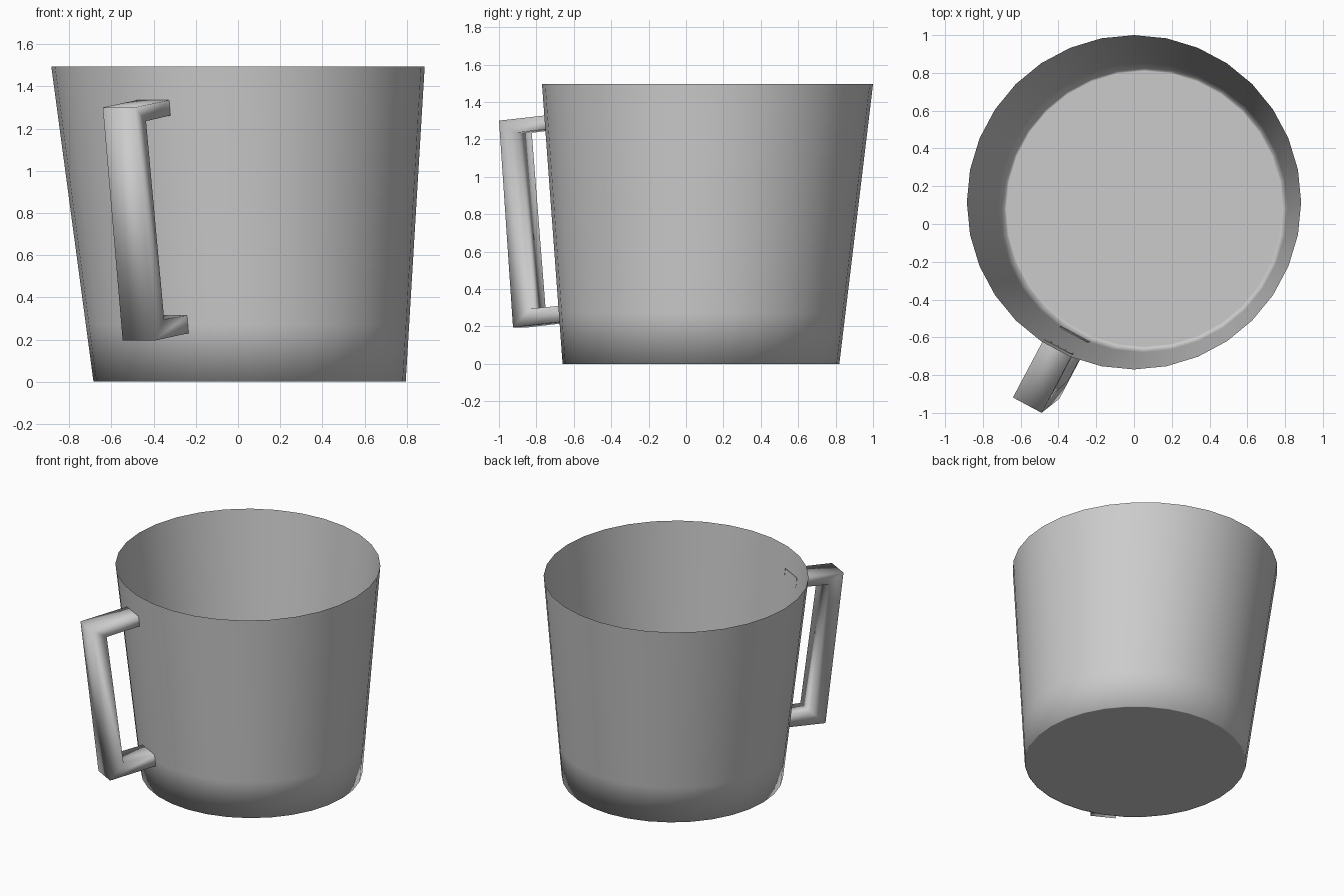
import bpy, bmesh
from math import cos, sin, pi
from mathutils import Vector

if "Cube" in bpy.data.objects:
    bpy.data.objects.remove(bpy.data.objects["Cube"])

SIDES = 32
HEIGHT = 1.495


def axis(z):
    """Centre of the slightly leaning cup at height z."""
    return Vector((0.055 - 0.055 * z / HEIGHT, 0.08 + 0.035 * z / HEIGHT, z))


def finish(bm, name):
    bmesh.ops.recalc_face_normals(bm, faces=bm.faces)
    mesh = bpy.data.meshes.new(name)
    bm.to_mesh(mesh)
    bm.free()
    mesh.shade_smooth()
    obj = bpy.data.objects.new(name, mesh)
    bpy.context.collection.objects.link(obj)
    return obj


# Cup: open single-walled tapered body with a flat floor
def wall_radius(z):
    return 0.74 + 0.145 * z / HEIGHT


bm = bmesh.new()
rings = []
for r, z in [(0.73, 0), (wall_radius(0), 0), (wall_radius(0.27), 0.27), (wall_radius(HEIGHT), HEIGHT)]:
    rings.append([bm.verts.new(axis(z) + Vector((r * cos(a), r * sin(a), 0)))
                  for a in (2 * pi * i / SIDES for i in range(SIDES))])
for low, high in zip(rings, rings[1:]):
    for i in range(SIDES):
        j = (i + 1) % SIDES
        bm.faces.new((low[i], low[j], high[j], high[i]))
bm.faces.new(rings[0][::-1])
finish(bm, "cup_body")

# Handle: rectangular section swept along a C, (outer, inner) pairs of (radius, height)
out = Vector((-0.472, -0.882, 0)).normalized()
side = Vector((-out.y, out.x, 0)) * 0.086
path = [((0.862, 1.335), (0.858, 1.262)),
        ((1.213, 1.30), (1.105, 1.235)),
        ((1.099, 0.195), (0.996, 0.295)),
        ((0.755, 0.23), (0.762, 0.315))]
bm = bmesh.new()
sections = []
for (ro, zo), (ri, zi) in path:
    o, i = axis(zo) + out * ro, axis(zi) + out * ri
    sections.append([bm.verts.new(p) for p in (o - side, o + side, i + side, i - side)])
for a, b in zip(sections, sections[1:]):
    for k in range(4):
        n = (k + 1) % 4
        bm.faces.new((a[k], a[n], b[n], b[k]))
finish(bm, "handle")
